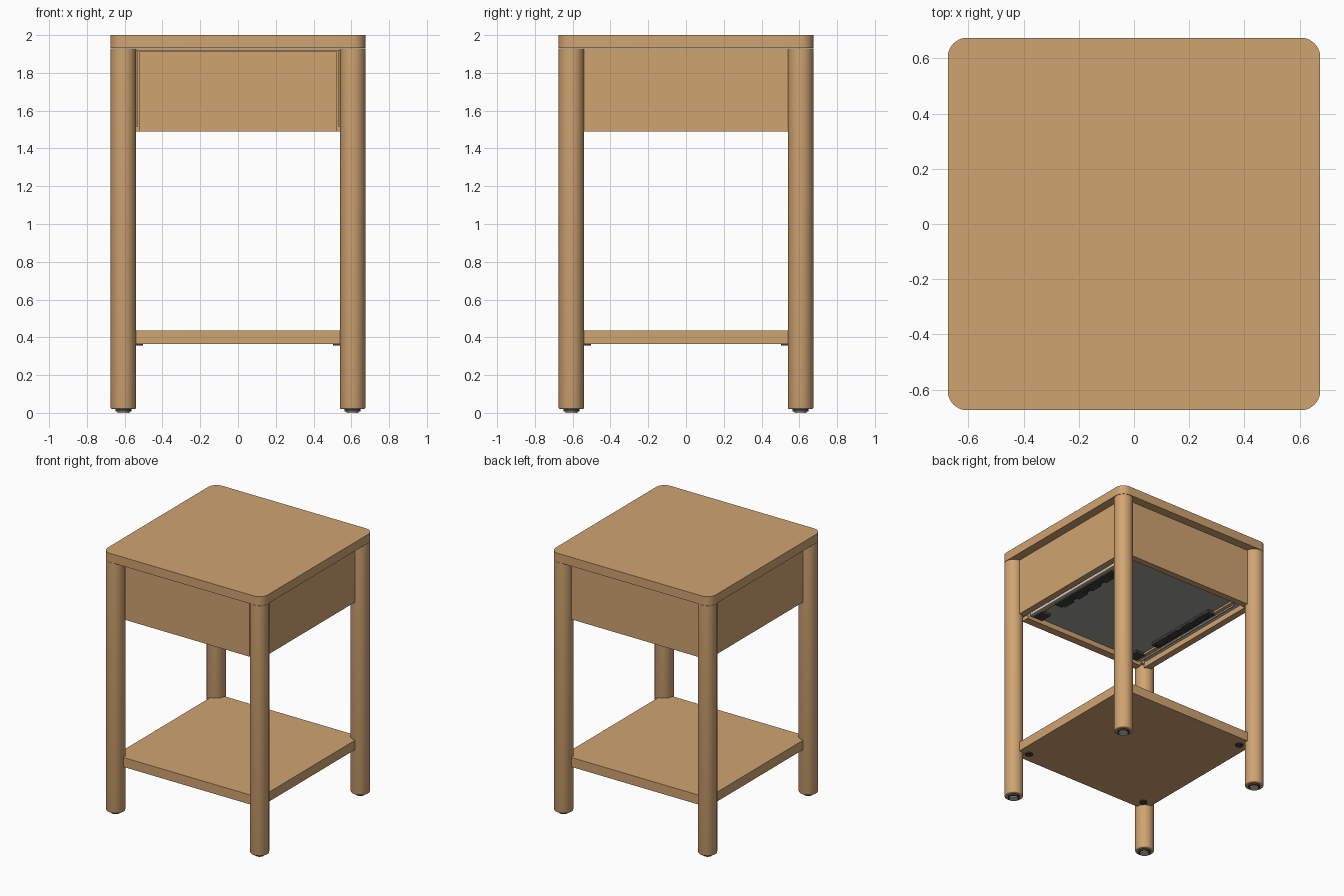
import bpy, bmesh, math
from mathutils import Matrix

if "Cube" in bpy.data.objects:
    bpy.data.objects.remove(bpy.data.objects["Cube"], do_unlink=True)


def material(name, rgb):
    m = bpy.data.materials.new(name)
    m.use_nodes = True
    m.diffuse_color = (*rgb, 1)
    m.node_tree.nodes["Principled BSDF"].inputs["Base Color"].default_value = (*rgb, 1)
    return m


OAK = material("oak wood", (0.63, 0.37, 0.165))
PANEL = material("grey drawer base", (0.35, 0.35, 0.32))
STEEL = material("light steel", (0.6, 0.6, 0.54))
DARK = material("dark plastic", (0.05, 0.05, 0.055))


def finish(name, bm, mat, smooth=False):
    bmesh.ops.recalc_face_normals(bm, faces=bm.faces)
    mesh = bpy.data.meshes.new(name)
    bm.to_mesh(mesh)
    bm.free()
    mesh.materials.append(mat)
    ob = bpy.data.objects.new(name, mesh)
    bpy.context.collection.objects.link(ob)
    if smooth:
        bpy.ops.object.select_all(action="DESELECT")
        ob.select_set(True)
        bpy.context.view_layer.objects.active = ob
        bpy.ops.object.shade_smooth_by_angle(angle=math.radians(35))
    return ob


def box(name, x, y, z, mat, corner=0):
    """Box from x, y, z ranges, with optional rounded upright edges."""
    bm = bmesh.new()
    bmesh.ops.create_cube(bm, size=1)
    for v in bm.verts:
        v.co = [r[0] if c < 0 else r[1] for r, c in zip((x, y, z), v.co)]
    if corner:
        upright = [e for e in bm.edges
                   if abs(e.verts[0].co.z - e.verts[1].co.z) > 1e-4]
        bmesh.ops.bevel(bm, geom=upright, offset=corner, segments=10,
                        profile=0.5, affect="EDGES")
    return finish(name, bm, mat, corner > 0)


def cylinder(name, x, y, z, radius, mat, bevel=0, sides=40):
    bm = bmesh.new()
    bmesh.ops.create_cone(bm, cap_ends=True, segments=sides, radius1=radius,
                          radius2=radius, depth=z[1] - z[0],
                          matrix=Matrix.Translation((x, y, sum(z) / 2)))
    if bevel:
        rim = [e for e in bm.edges if all(v.co.z < z[0] + 1e-4 for v in e.verts)]
        bmesh.ops.bevel(bm, geom=rim, offset=bevel, segments=3, profile=0.5,
                        affect="EDGES")
    return finish(name, bm, mat, True)


def span(a, b, side):
    return sorted((a * side, b * side))


HALF, LEG, EDGE = 0.675, 0.607, 0.61
APRON = (1.49, 1.93)

# Table top and lower shelf
box("table_top", (-HALF, HALF), (-HALF, HALF), (1.932, 2), OAK, 0.07)
box("lower_shelf", (-EDGE, EDGE), (-EDGE, EDGE), (0.365, 0.437), OAK, 0.02)

# Legs with feet, and shelf fixings
for sx, side in ((1, "left"), (-1, "right")):
    for sy, end in ((-1, "front"), (1, "back")):
        tag = f"{end}_{side}"
        x, y = sx * LEG, sy * LEG
        cylinder(f"{tag}_leg", x, y, (0.02, 1.93), 0.067, OAK, 0.008)
        cylinder(f"{tag}_foot_ring", x, y, (0.008, 0.022), 0.042, DARK)
        cylinder(f"{tag}_foot_pad", x, y, (0, 0.01), 0.032, STEEL)
        cylinder(f"{tag}_shelf_fixing", sx * 0.53, sy * 0.53, (0.358, 0.366),
                 0.028, DARK, sides=24)

# Apron frame
box("back_apron", (-0.56, 0.56), (0.56, EDGE), APRON, OAK)
box("front_top_rail", (-0.56, 0.56), (-EDGE, -0.55), (1.918, 1.93), OAK)
for s, side in ((1, "left"), (-1, "right")):
    box(f"{side}_apron", span(0.56, EDGE, s), (-0.56, 0.56), APRON, OAK)
    box(f"{side}_front_stile", span(0.53, 0.57, s), (-0.595, -0.55), (1.515, 1.93), OAK)

# Drawer
box("drawer_front", (-0.525, 0.525), (-EDGE, -0.55), (1.49, 1.912), OAK)
box("drawer_base", (-0.49, 0.49), (-0.55, 0.54), (1.53, 1.545), PANEL)
box("drawer_back", (-0.49, 0.49), (0.51, 0.54), (1.545, 1.85), OAK)
for s, side in ((1, "left"), (-1, "right")):
    box(f"{side}_drawer_wall", span(0.47, 0.5, s), (-0.55, 0.54), (1.515, 1.85), OAK)

    # Runner and its latch mechanism
    box(f"{side}_runner", span(0.5, 0.558, s), (-0.53, 0.5), (1.53, 1.545), STEEL)
    box(f"{side}_runner_lip", span(0.505, 0.515, s), (-0.53, 0.5), (1.51, 1.53), STEEL)
    box(f"{side}_slide_body", span(0.42, 0.48, s), (-0.3, 0.32), (1.505, 1.53), DARK)
    for i in range(4):
        y = -0.27 + i * 0.15
        box(f"{side}_slide_rib_{i + 1}", span(0.41, 0.46, s), (y, y + 0.1),
            (1.497, 1.507), DARK)
    box(f"{side}_front_clip", span(0.4, 0.48, s), (-0.54, -0.45), (1.51, 1.53), DARK)
